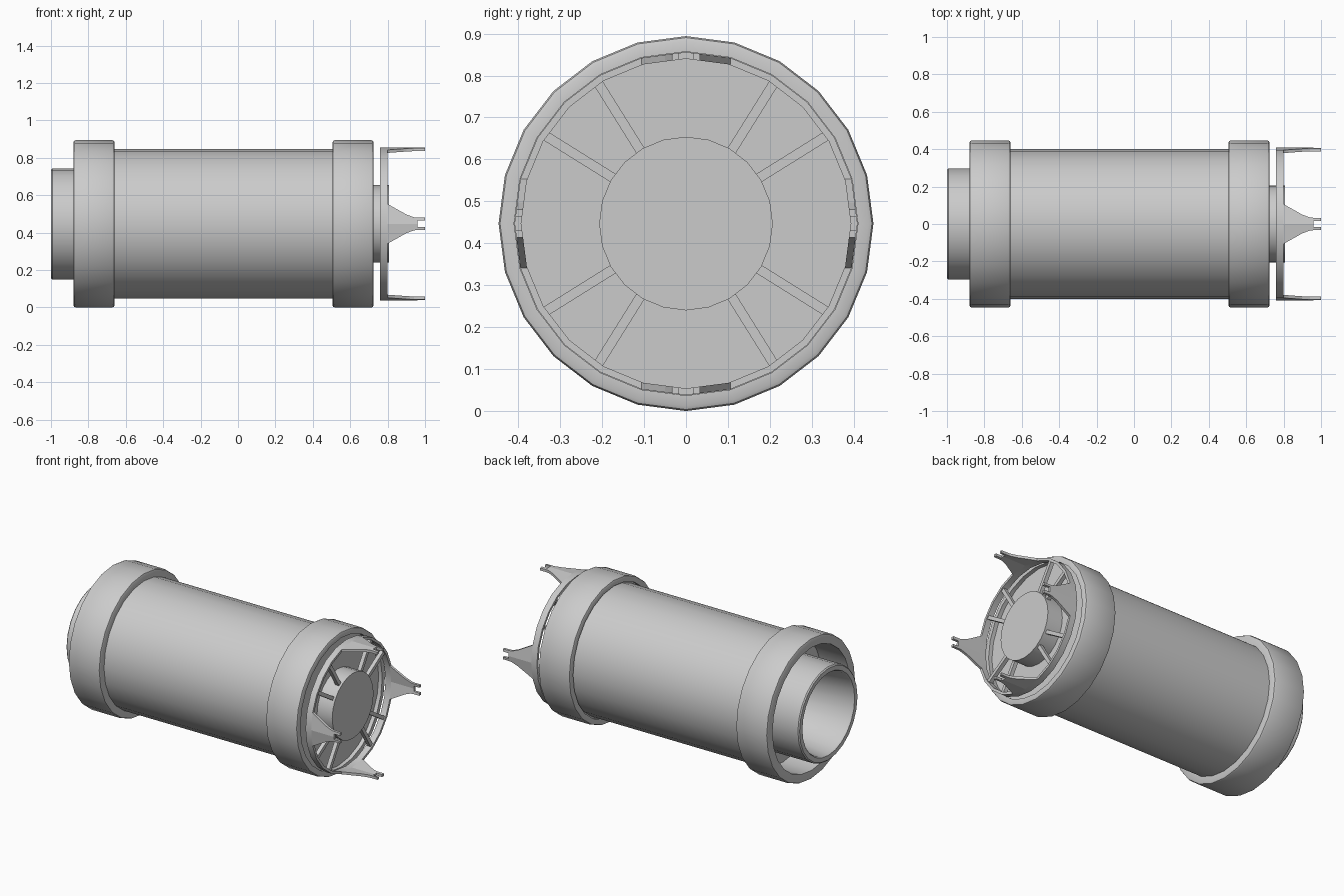
import bpy, bmesh, math
from mathutils import Matrix

AXIS_Z = 0.447      # height of the long axis
SIDES = 24
RING_OUT, RING_IN = 0.409, 0.393

cube = bpy.data.objects.get("Cube")
if cube:
    bpy.data.objects.remove(cube, do_unlink=True)

grey = bpy.data.materials.new("light_grey")
grey.use_nodes = True
grey.diffuse_color = (0.6, 0.6, 0.6, 1)
grey.node_tree.nodes["Principled BSDF"].inputs["Base Color"].default_value = (0.6, 0.6, 0.6, 1)


def finish(name, bm, smooth=True):
    """Clean the mesh, lift it to the axis height and link it."""
    bmesh.ops.remove_doubles(bm, verts=bm.verts, dist=1e-5)
    bmesh.ops.recalc_face_normals(bm, faces=bm.faces)
    bm.transform(Matrix.Translation((0, 0, AXIS_Z)))
    mesh = bpy.data.meshes.new(name)
    bm.to_mesh(mesh)
    bm.free()
    mesh.materials.append(grey)
    obj = bpy.data.objects.new(name, mesh)
    bpy.context.collection.objects.link(obj)
    if smooth:
        bpy.ops.object.select_all(action="DESELECT")
        obj.select_set(True)
        bpy.context.view_layer.objects.active = obj
        bpy.ops.object.shade_smooth_by_angle(angle=math.radians(32))
    return obj


def lathe(name, profile, closed=True):
    """Spin (x, radius) points round the long axis."""
    bm = bmesh.new()
    verts = [bm.verts.new((x, 0, r)) for x, r in profile]
    pairs = list(zip(verts, verts[1:]))
    if closed:
        pairs.append((verts[-1], verts[0]))
    edges = [bm.edges.new(p) for p in pairs]
    bmesh.ops.spin(bm, geom=verts + edges, axis=(1, 0, 0), cent=(0, 0, 0),
                   angle=math.tau, steps=SIDES, use_duplicate=False)
    return finish(name, bm)


def collar(name, x0, x1, inner):
    b, r = 0.012, AXIS_Z
    lathe(name, [(x0, inner), (x0, r - b), (x0 + b * 0.3, r - b * 0.3), (x0 + b, r),
                 (x1 - b, r), (x1 - b * 0.3, r - b * 0.3), (x1, r - b), (x1, inner)])


# Main tube with closed ends, and its two thick collars
lathe("main_tube", [(-0.68, 0), (-0.68, 0.4), (0.52, 0.4), (0.52, 0)], closed=False)
collar("inlet_collar", -0.88, -0.66, 0.39)
collar("outlet_collar", 0.505, 0.725, 0.41)

# Hollow inlet pipe
lathe("inlet_pipe", [(-0.66, 0.297), (-0.993, 0.297), (-1.0, 0.29), (-1.0, 0.262),
                     (-0.99, 0.255), (-0.45, 0.2), (-0.45, 0)], closed=False)

# Outlet end plate, hub and ring
lathe("end_plate", [(0.52, 0), (0.52, 0.412), (0.70, 0.412), (0.70, 0)], closed=False)
lathe("hub", [(0.69, 0), (0.69, 0.207), (0.806, 0.207), (0.806, 0)], closed=False)
lathe("outlet_ring", [(0.76, RING_IN), (0.76, RING_OUT), (0.80, RING_OUT), (0.80, RING_IN)])

# Eight ribs from hub to ring, in four pairs
bm = bmesh.new()
for quarter in range(4):
    for offset in (32, 58):
        place = (Matrix.Rotation(math.radians(90 * quarter + offset), 4, "X")
                 @ Matrix.Translation((0.78, 0, 0.297))
                 @ Matrix.Diagonal((0.025, 0.023, 0.2, 1)))
        bmesh.ops.create_cube(bm, size=1, matrix=place)
finish("ribs", bm, smooth=False)

# Four forked prongs that follow the facets of the ring
NOTCH, NOTCH_X = 0.017, 0.96
STATIONS = [(0.80, 0.106), (0.85, 0.078), (0.90, 0.05), (0.94, 0.035),
            (NOTCH_X, 0.033), (1.0, 0.033)]
SLOPE = math.tan(math.pi / SIDES)
for index, side in enumerate(("top", "front", "bottom", "back")):
    bm = bmesh.new()
    for sign in (-1, 1):
        rows = [[bm.verts.new((x, sign * t, RING_OUT - t * SLOPE)) for t in (0, NOTCH, w)]
                for x, w in STATIONS]
        for (x, _), a, b in zip(STATIONS, rows, rows[1:]):
            for k in (0, 1):
                if k == 1 or x < NOTCH_X:
                    bm.faces.new((a[k], a[k + 1], b[k + 1], b[k]))
    loose = [v for v in bm.verts if not v.link_faces]
    bmesh.ops.delete(bm, geom=loose, context="VERTS")
    bmesh.ops.remove_doubles(bm, verts=bm.verts, dist=1e-5)
    bmesh.ops.recalc_face_normals(bm, faces=bm.faces)
    # Thicken towards the axis
    inner = bmesh.ops.extrude_face_region(bm, geom=bm.faces[:], use_keep_orig=True)
    for v in inner["geom"]:
        if isinstance(v, bmesh.types.BMVert):
            v.co.z -= RING_OUT - RING_IN
    bm.transform(Matrix.Rotation(math.radians(90 * index), 4, "X"))
    finish(side + "_prong", bm, smooth=False)
